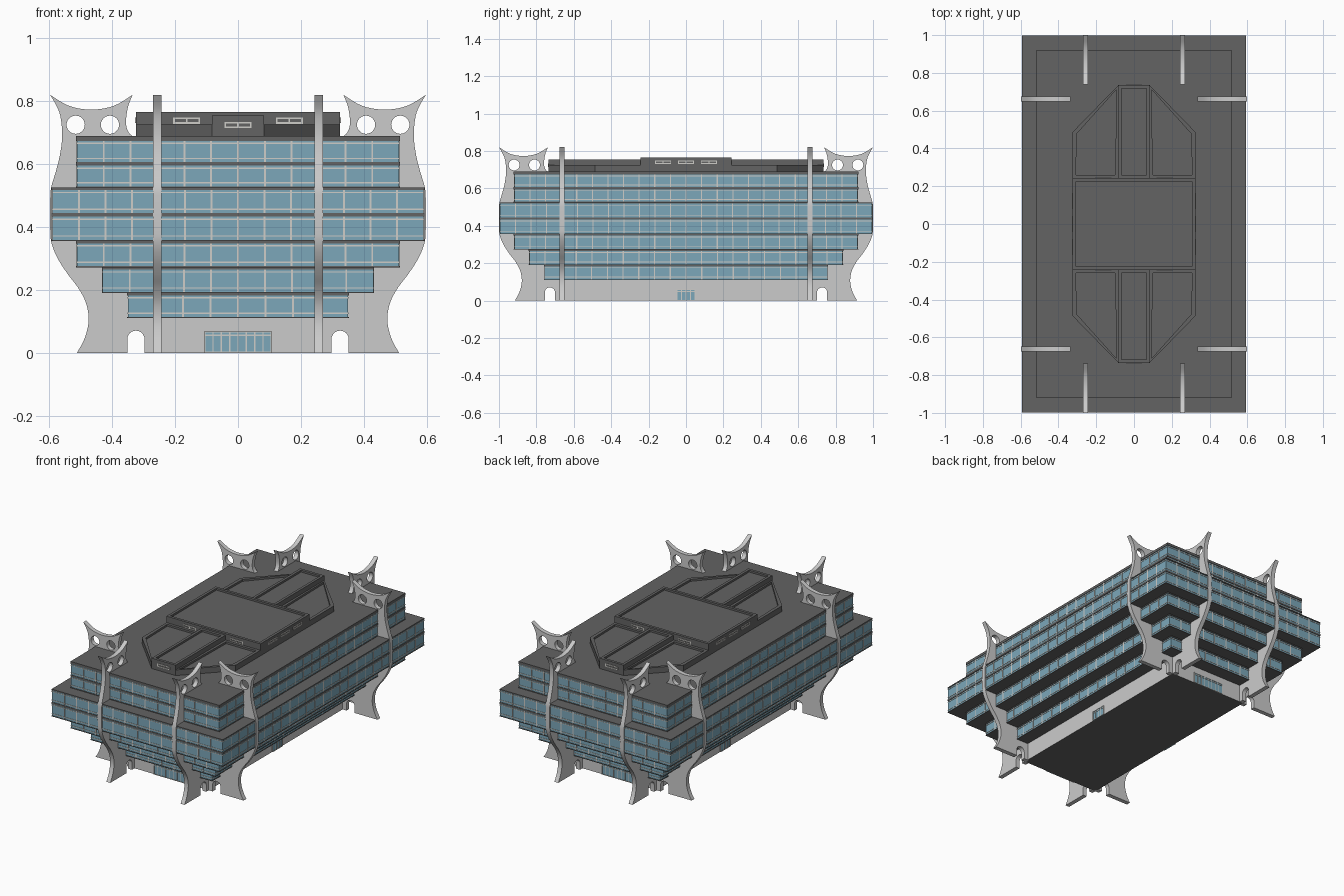
import bpy, bmesh, math
from mathutils import Vector

if "Cube" in bpy.data.objects:
    bpy.data.objects.remove(bpy.data.objects["Cube"])


def material(name, rgb):
    m = bpy.data.materials.new(name)
    m.diffuse_color = (*rgb, 1)
    m.use_nodes = True
    m.node_tree.nodes["Principled BSDF"].inputs["Base Color"].default_value = m.diffuse_color
    return m


CONCRETE = material("light concrete", (0.60, 0.60, 0.60))
GLASS = material("blue glass", (0.20, 0.39, 0.49))
DARK = material("dark grey roofing", (0.125, 0.125, 0.125))
FRAME = material("pale window frame", (0.62, 0.61, 0.58))


def finish(name, bm, *mats):
    me = bpy.data.meshes.new(name)
    bm.to_mesh(me)
    bm.free()
    for m in mats:
        me.materials.append(m)
    ob = bpy.data.objects.new(name, me)
    bpy.context.scene.collection.objects.link(ob)
    return ob


def boxes(name, spans, *mats):
    """One object from boxes given as x0, x1, y0, y1, z0, z1."""
    bm = bmesh.new()
    for x0, x1, y0, y1, z0, z1 in spans:
        vs = bmesh.ops.create_cube(bm, size=1)["verts"]
        for v in vs:
            v.co = Vector(((x0 + x1) / 2 + v.co.x * (x1 - x0),
                           (y0 + y1) / 2 + v.co.y * (y1 - y0),
                           (z0 + z1) / 2 + v.co.z * (z1 - z0)))
    return finish(name, bm, *mats)


def centred(hx, hy, z0, z1):
    return (-hx, hx, -hy, hy, z0, z1)


# Ground storey, dark underneath
GX, GY = 0.27, 0.675
ground = boxes("ground_storey", [centred(GX, GY, 0, 0.112)], CONCRETE, DARK)
for p in ground.data.polygons:
    if p.normal.z < -0.5:
        p.material_index = 1

# Glazed storeys: half width, half length, bottom, top
storeys = [(0.35, 0.757, 0.11, 0.19), (0.43, 0.838, 0.19, 0.272),
           (0.512, 0.918, 0.272, 0.355), (0.590, 0.994, 0.355, 0.44),
           (0.590, 0.994, 0.44, 0.525), (0.512, 0.918, 0.525, 0.602),
           (0.512, 0.918, 0.602, 0.69)]
glass, slabs, bars = [], [], []
for i, (hx, hy, z0, z1) in enumerate(storeys):
    top = 0.016 if i == 6 else 0.007
    glass.append(centred(hx, hy, z0 + 0.002, z1 - 0.002))
    slabs.append(centred(hx + 0.003, hy + 0.003, z0, z0 + 0.004))
    slabs.append(centred(hx + 0.003, hy + 0.003, z1 - top, z1))
    nx, ny = round(hx / 0.085), round(hy / 0.083)
    b0, b1 = z0 + 0.003, z1 - 0.003
    for k in range(-nx + 1, nx):
        x = k * hx / nx
        bars.append((x - 0.003, x + 0.003, -hy - 0.002, hy + 0.002, b0, b1))
    for k in range(-ny + 1, ny):
        y = k * hy / ny
        bars.append((-hx - 0.002, hx + 0.002, y - 0.003, y + 0.003, b0, b1))
    for z in (z0 + 0.016, z1 - top - 0.008):
        bars.append(centred(hx + 0.002, hy + 0.002, z - 0.002, z + 0.002))
boxes("storey_glass", glass, GLASS)
boxes("floor_slabs", slabs, DARK)
boxes("window_mullions", bars, FRAME)


# Rooftop plant rooms with a raised rim
def plant_room(name, outline, z1, rim=0.024, depth=0.012):
    bm = bmesh.new()
    f = bm.faces.new([bm.verts.new((x, y, 0.685)) for x, y in outline])
    bm.normal_update()
    ext = bmesh.ops.extrude_face_region(bm, geom=[f])["geom"]
    for v in ext:
        if isinstance(v, bmesh.types.BMVert):
            v.co.z = z1
    bmesh.ops.recalc_face_normals(bm, faces=bm.faces)
    bm.normal_update()
    top = max(bm.faces, key=lambda q: q.calc_center_median().z)
    bmesh.ops.inset_region(bm, faces=[top], thickness=rim)
    floor = bmesh.ops.extrude_discrete_faces(bm, faces=[top])["faces"][0]
    for v in floor.verts:
        v.co.z -= depth
    return finish(name, bm, DARK)


plant_room("main_plant_room",
           [(-0.325, -0.243), (0.325, -0.243), (0.325, 0.243), (-0.325, 0.243)], 0.765)
for s, end in ((-1, "front"), (1, "back")):
    plant_room(end + "_plant_strip",
               [(-0.083, s * 0.243), (0.083, s * 0.243), (0.083, s * 0.735), (-0.083, s * 0.735)], 0.755)
    for t, side in ((-1, "left"), (1, "right")):
        plant_room(f"{end}_{side}_plant_wing",
                   [(t * 0.083, s * 0.243), (t * 0.325, s * 0.243),
                    (t * 0.325, s * 0.487), (t * 0.083, s * 0.735)], 0.725)


# Plates set on a wall that faces x or y
def plate(axis, s, pos, a0, a1, z0, z1, t):
    d0, d1 = sorted((s * (pos - 0.002), s * (pos + t)))
    return (d0, d1, a0, a1, z0, z1) if axis == "x" else (a0, a1, d0, d1, z0, z1)


def frame(axis, s, pos, c, w, z0, z1, cols, b, t, transom=None):
    out = [plate(axis, s, pos, c - w / 2, c + w / 2, z, z + b, t)
           for z in (z0, z1 - b) + ((transom,) if transom else ())]
    for k in range(cols + 1):
        a = c - w / 2 + (w - b) * k / cols
        out.append(plate(axis, s, pos, a, a + b, z0, z1, t))
    return out


roof_windows, door_glass, door_frames = [], [], []
for s in (-1, 1):
    for c in (-0.163, 0.163):
        roof_windows += frame("y", s, 0.243, c, 0.086, 0.728, 0.748, 2, 0.005, 0.003)
    roof_windows += frame("y", s, 0.735, 0, 0.086, 0.714, 0.734, 2, 0.005, 0.003)
    for c in (-0.122, 0, 0.122):
        roof_windows += frame("x", s, 0.325, c, 0.086, 0.73, 0.748, 2, 0.005, 0.003)
    # Entrance doors
    door_glass.append(plate("y", s, GY, -0.108, 0.108, 0, 0.068, 0.003))
    door_frames += frame("y", s, GY, 0, 0.216, 0, 0.068, 8, 0.004, 0.005, 0.054)
    door_glass.append(plate("x", s, GX, -0.05, 0.05, 0, 0.06, 0.003))
    door_frames += frame("x", s, GX, 0, 0.10, 0, 0.06, 4, 0.004, 0.005, 0.046)
boxes("plant_room_windows", roof_windows, FRAME)
boxes("door_glass", door_glass, GLASS)
boxes("door_frames", door_frames, FRAME)


# Structural fins: profile is (offset from outer face, height)
def smooth(pts, n=5):
    p = [pts[0]] + pts + [pts[-1]]
    out = []
    for i in range(1, len(p) - 2):
        a, b, c, d = (Vector(q) for q in p[i - 1:i + 3])
        for k in range(n):
            t = k / n
            out.append(tuple(0.5 * (2 * b + (c - a) * t + (2 * a - 5 * b + 4 * c - d) * t * t
                                    + (3 * b - a - 3 * c + d) * t ** 3)))
    return out + [tuple(pts[-1])]


def ring(u, v, r, a0, a1, n):
    return [(u + r * math.cos(a0 + (a1 - a0) * k / n), v + r * math.sin(a0 + (a1 - a0) * k / n))
            for k in range(n + 1)]


outer = smooth([(-0.085, 0), (-0.109, 0.045), (-0.122, 0.10), (-0.115, 0.155), (-0.09, 0.205),
                (-0.056, 0.25), (-0.024, 0.30), (-0.004, 0.35), (0, 0.40), (0, 0.48), (-0.003, 0.525),
                (-0.019, 0.58), (-0.033, 0.64), (-0.038, 0.70), (-0.029, 0.765), (0, 0.82)])
crown = smooth([(0, 0.82), (-0.06, 0.785), (-0.131, 0.773), (-0.202, 0.785), (-0.262, 0.82)])
inner = smooth([(-0.262, 0.82), (-0.247, 0.78), (-0.241, 0.73), (-0.25, 0.70), (-0.268, 0.685)])
arch = ring(-0.2725, 0.043, 0.0275, math.pi, 0, 12)
outline = (outer + crown[1:] + inner[1:] + [(-0.268, 0.13), (-0.335, 0.111), (-0.335, 0), (-0.30, 0)]
           + arch + [(-0.245, 0)])
holes = [ring(u, 0.725, 0.029, 0, 2 * math.pi, 24)[:-1] for u in (-0.081, -0.19)]

curve = bpy.data.curves.new("fin_profile", "CURVE")
curve.dimensions, curve.fill_mode, curve.extrude = "2D", "BOTH", 0.0135
for loop in [outline] + holes:
    sp = curve.splines.new("POLY")
    sp.points.add(len(loop) - 1)
    for pt, (u, v) in zip(sp.points, loop):
        pt.co = (u, v, 0, 1)
    sp.use_cyclic_u = True
helper = bpy.data.objects.new("fin_profile", curve)
bpy.context.scene.collection.objects.link(helper)
bpy.context.view_layer.update()
fin_mesh = bpy.data.meshes.new_from_object(helper.evaluated_get(bpy.context.evaluated_depsgraph_get()))
bpy.data.objects.remove(helper)


def fin(name, place):
    bm = bmesh.new()
    bm.from_mesh(fin_mesh)
    for v in bm.verts:
        v.co = place(*v.co)
    bmesh.ops.remove_doubles(bm, verts=bm.verts, dist=1e-5)
    bmesh.ops.recalc_face_normals(bm, faces=bm.faces)
    for f in bm.faces:
        f.smooth = True
    ob = finish(name, bm, CONCRETE)
    ob.data.set_sharp_from_angle(angle=math.radians(30))


for s in (-1, 1):
    for t in (-1, 1):
        a, b = ("left", "right")[s > 0], ("front", "back")[t > 0]
        fin(f"side_fin_{b}_{a}", lambda u, v, w: (s * (0.597 + u), t * 0.662 + w, v))
        fin(f"end_fin_{b}_{a}", lambda u, v, w: (s * 0.257 + w, t * (1.0 + u), v))
